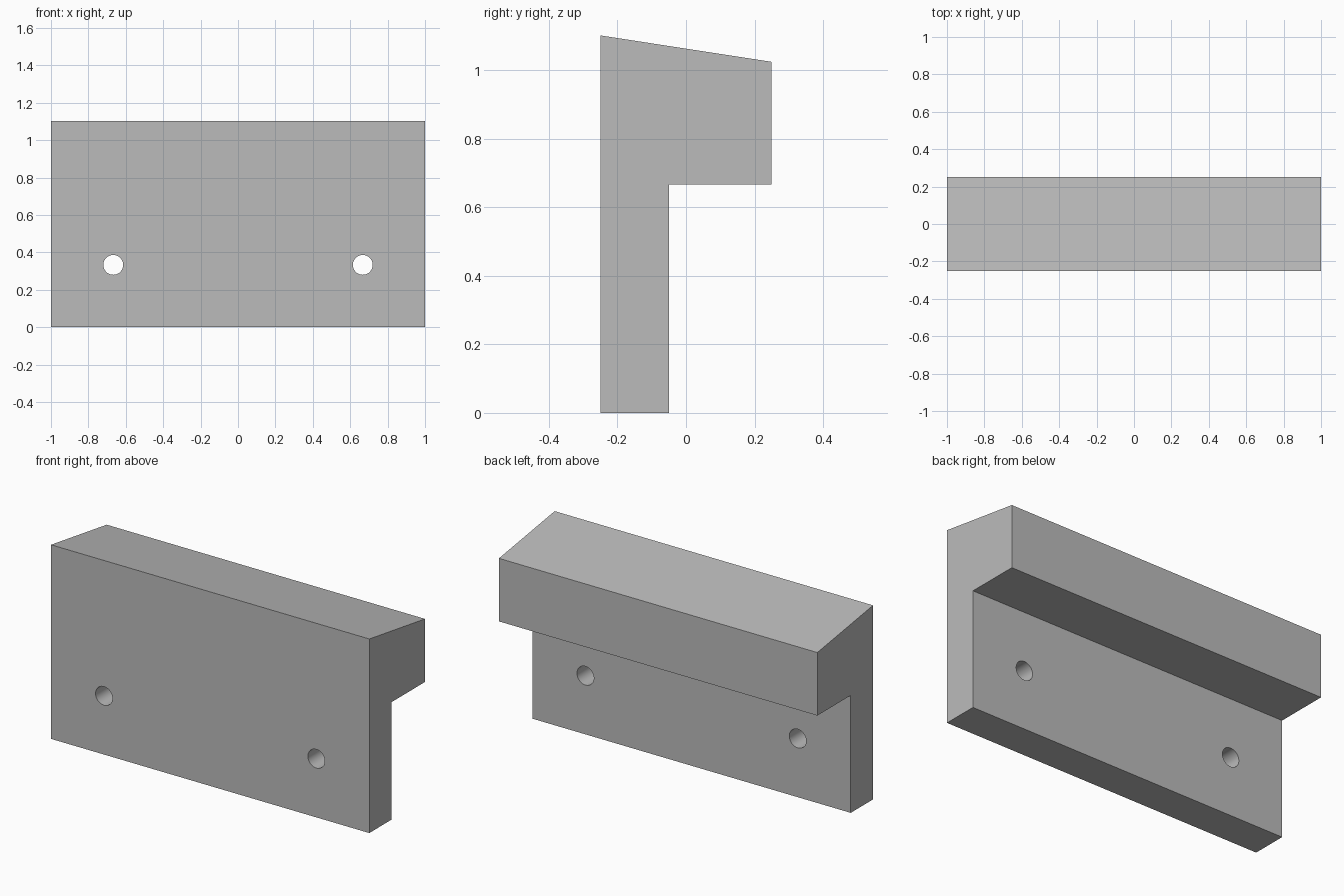
import bpy
import bmesh
import math

cube = bpy.data.objects.get("Cube")
if cube:
    bpy.data.objects.remove(cube, do_unlink=True)

LENGTH = 2.0
FRONT, STEP, BACK = -0.25, -0.05, 0.25
HOLE_X, HOLE_Z, HOLE_RADIUS = 0.667, 0.333, 0.053

# Plain grey for the whole block
grey = bpy.data.materials.new("plain grey")
grey.use_nodes = True
grey.diffuse_color = (0.5, 0.5, 0.5, 1)
grey.node_tree.nodes["Principled BSDF"].inputs["Base Color"].default_value = (0.5, 0.5, 0.5, 1)

# Hooked side profile with a sloping top, extruded along x
profile = [(FRONT, 0), (STEP, 0), (STEP, 0.667), (BACK, 0.667), (BACK, 1.025), (FRONT, 1.102)]
bm = bmesh.new()
end = bm.faces.new([bm.verts.new((-LENGTH / 2, y, z)) for y, z in profile])
extruded = bmesh.ops.extrude_face_region(bm, geom=[end])["geom"]
moved = [v for v in extruded if isinstance(v, bmesh.types.BMVert)]
bmesh.ops.translate(bm, verts=moved, vec=(LENGTH, 0, 0))
bmesh.ops.recalc_face_normals(bm, faces=bm.faces)
mesh = bpy.data.meshes.new("hooked_block")
bm.to_mesh(mesh)
bm.free()
mesh.materials.append(grey)
block = bpy.data.objects.new("hooked_block", mesh)
bpy.context.collection.objects.link(block)

# Two round screw holes through the upright plate
for side in (-1, 1):
    bpy.ops.mesh.primitive_cylinder_add(
        vertices=48, radius=HOLE_RADIUS, depth=0.5,
        location=(side * HOLE_X, (FRONT + STEP) / 2, HOLE_Z),
        rotation=(math.pi / 2, 0, 0))
    cutter = bpy.context.object
    cutter.name = "hole_cutter"
    cutter.hide_render = True
    cutter.data.materials.append(grey)
    cut = block.modifiers.new("screw_hole", 'BOOLEAN')
    cut.operation = 'DIFFERENCE'
    cut.solver = 'EXACT'
    cut.object = cutter
    bpy.ops.object.select_all(action='DESELECT')
    block.select_set(True)
    bpy.context.view_layer.objects.active = block
    bpy.ops.object.modifier_apply(modifier=cut.name)
    bpy.data.objects.remove(cutter, do_unlink=True)

# Round hole walls, crisp block edges
bpy.ops.object.shade_smooth_by_angle(angle=math.radians(30))
